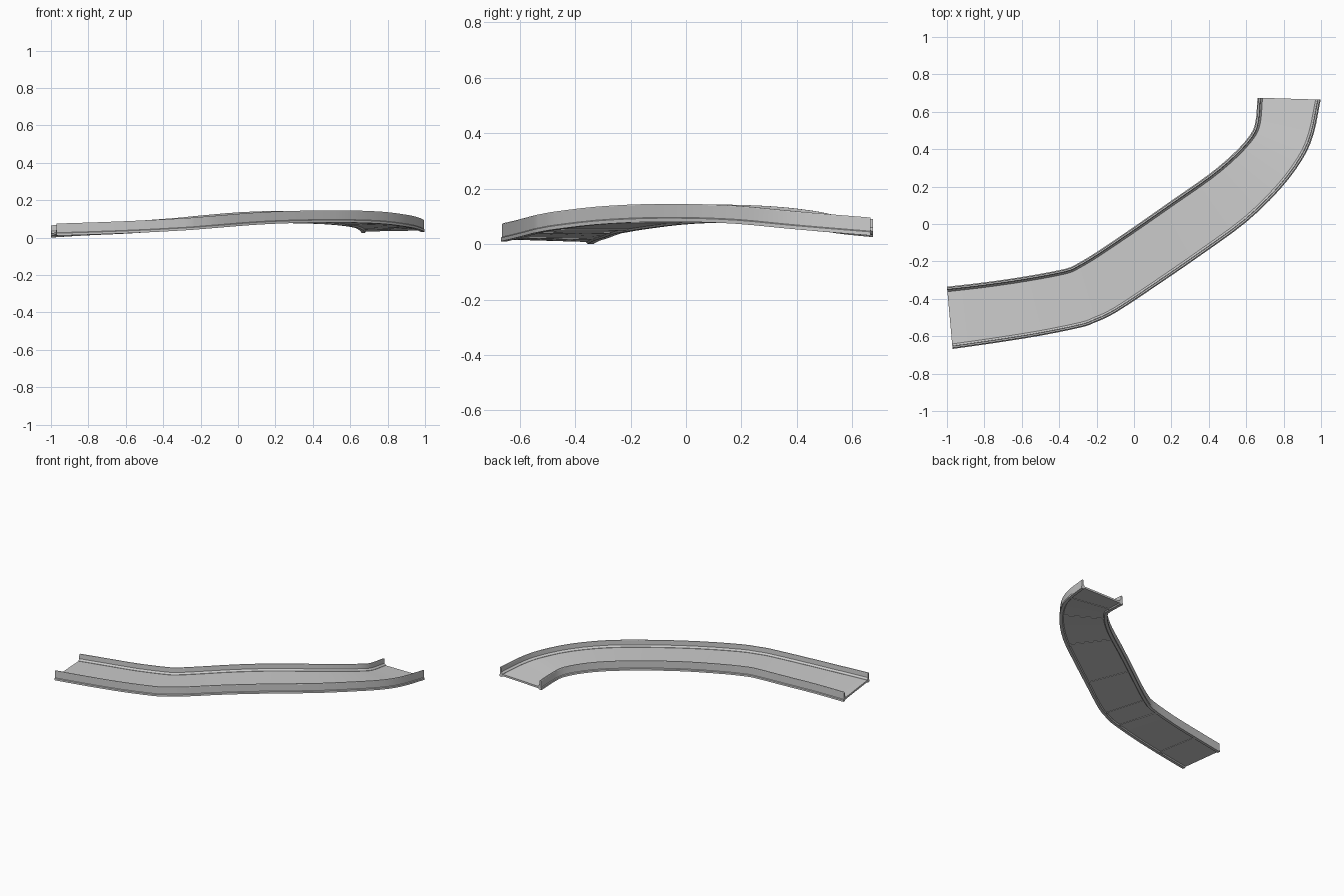
import bpy
import bmesh
from mathutils import Vector

if "Cube" in bpy.data.objects:
    bpy.data.objects.remove(bpy.data.objects["Cube"])

# Matching left / right edge stations along the road (x, y, underside z)
LEFT = [(-1, -.335, 0), (-.8, -.312, .012), (-.58, -.28, .022), (-.37, -.24, .037),
        (-.3, -.21, .043), (-.2, -.15, .053), (0, -.015, .07), (.2, .125, .077),
        (.4, .265, .074), (.53, .375, .066), (.62, .475, .053), (.65, .55, .038),
        (.66, .675, .025)]
RIGHT = [(-.97, -.668, .01), (-.75, -.637, .017), (-.5, -.597, .027), (-.28, -.552, .039),
         (-.21, -.527, .044), (-.1, -.475, .053), (.12, -.33, .07), (.36, -.165, .079),
         (.6, .01, .08), (.78, .185, .073), (.9, .345, .058), (.96, .48, .046),
         (.998, .665, .031)]


def smooth_path(points, steps=3):
    """Catmull-Rom interpolation through the stations."""
    p = [Vector(q) for q in points]
    p = [2 * p[0] - p[1]] + p + [2 * p[-1] - p[-2]]
    out = []
    for i in range(1, len(p) - 2):
        a, b, c, d = p[i - 1:i + 3]
        for s in range(steps):
            t = s / steps
            out.append(.5 * (2 * b + (c - a) * t + (2 * a - 5 * b + 4 * c - d) * t * t
                             + (3 * b - a - 3 * c + d) * t ** 3))
    return out + [p[-2]]


left, right = smooth_path(LEFT), smooth_path(RIGHT)


def loft(name, rings):
    """Closed skin over a list of equal-length section rings."""
    bm = bmesh.new()
    vs = [[bm.verts.new(co) for co in ring] for ring in rings]
    n = len(vs[0])
    for a, b in zip(vs, vs[1:]):
        for k in range(n):
            bm.faces.new((a[k], a[(k + 1) % n], b[(k + 1) % n], b[k]))
    bm.faces.new(vs[0])
    bm.faces.new(vs[-1])
    bmesh.ops.recalc_face_normals(bm, faces=bm.faces)
    mesh = bpy.data.meshes.new(name)
    bm.to_mesh(mesh)
    bm.free()
    ob = bpy.data.objects.new(name, mesh)
    bpy.context.collection.objects.link(ob)
    bpy.ops.object.select_all(action='DESELECT')
    ob.select_set(True)
    bpy.context.view_layer.objects.active = ob
    bpy.ops.object.shade_smooth_by_angle(angle=.5)
    return ob


def edge_point(a, b, inset, h):
    """Point inset from edge a towards edge b, raised by h."""
    return a + (b - a).normalized() * inset + Vector((0, 0, h))


def slab_ring(a, b, inset, low, high):
    return [edge_point(a, b, inset, low), edge_point(b, a, inset, low),
            edge_point(b, a, inset, high), edge_point(a, b, inset, high)]


# Side barriers: outer foot lip, tall wall, sloped inner kerb
BARRIER = [(0, 0), (0, .013), (.004, .016), (.004, .062), (.006, .065), (.014, .065),
           (.016, .062), (.017, .034), (.027, .022), (.027, .008), (.02, 0)]
for name, near, far in (("left_barrier", left, right), ("right_barrier", right, left)):
    loft(name, [[edge_point(a, b, d, h) for d, h in BARRIER] for a, b in zip(near, far)])

# Road deck
loft("road_deck", [slab_ring(a, b, .018, .007, .02) for a, b in zip(left, right)])

# Thin cross joints under the deck
for i in range(3, len(left) - 2, 5):
    loft("under_joint", [slab_ring(left[i].lerp(left[i + 1], t), right[i].lerp(right[i + 1], t),
                                   .018, .004, .01) for t in (0, .3)])
